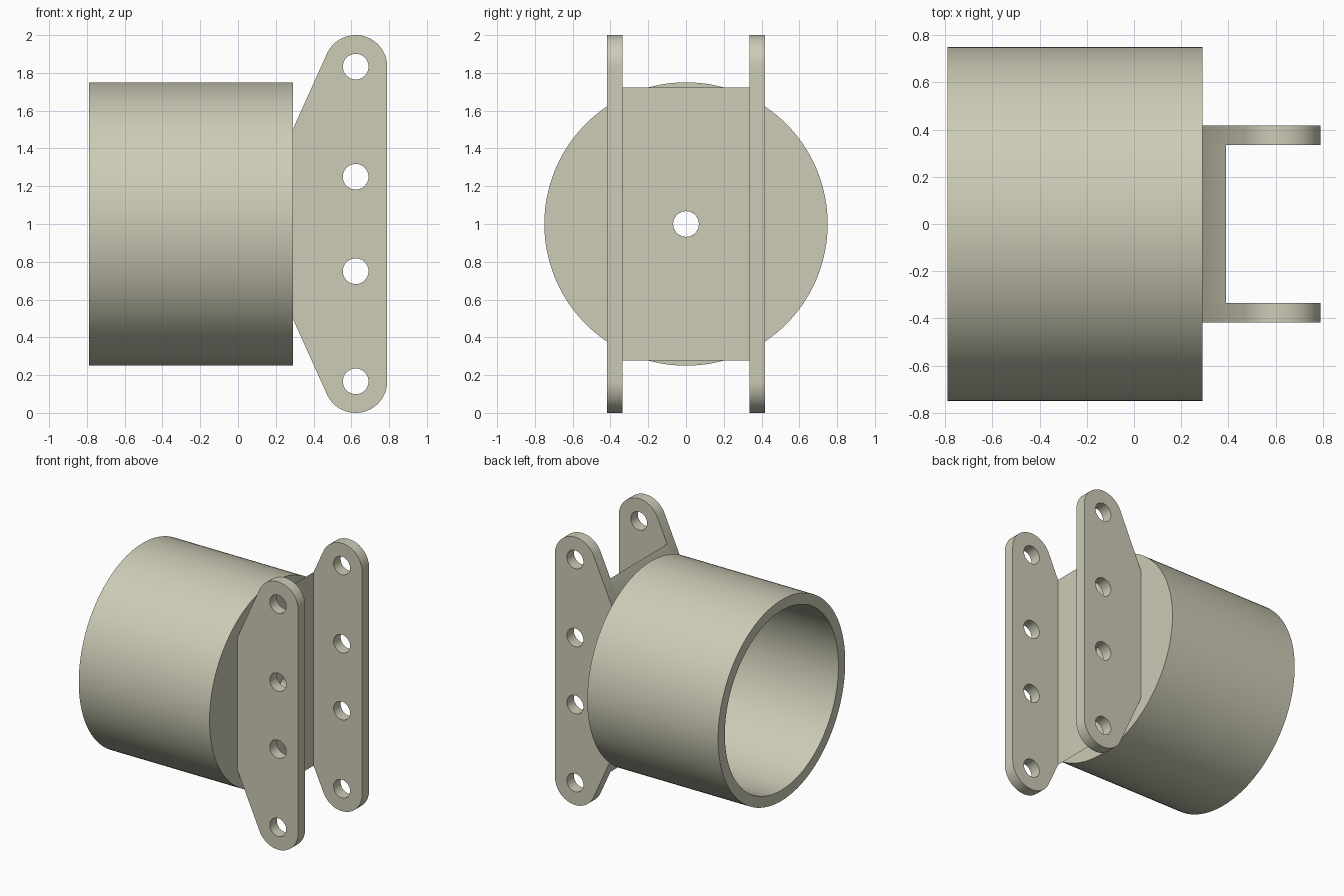
import bpy, bmesh, math
from mathutils import Vector

cube = bpy.data.objects.get("Cube")
if cube:
    bpy.data.objects.remove(cube, do_unlink=True)

mat = bpy.data.materials.new("warm grey")
COLOUR = (0.61, 0.60, 0.47, 1)
mat.use_nodes = True
mat.diffuse_color = COLOUR
mat.node_tree.nodes["Principled BSDF"].inputs["Base Color"].default_value = COLOUR

HOLE_R = 0.068
END_X, END_Z, END_R = 0.623, 1.833, 0.167   # centre and radius of the rounded plate ends
BASE_X, FACE_X = 0.29, 0.39                 # back and front of the web
FLANGE_IN, FLANGE_OUT = 0.335, 0.418


def finish(name, bm):
    bmesh.ops.recalc_face_normals(bm, faces=bm.faces)
    mesh = bpy.data.meshes.new(name)
    bm.to_mesh(mesh)
    bm.free()
    mesh.materials.append(mat)
    obj = bpy.data.objects.new(name, mesh)
    bpy.context.collection.objects.link(obj)
    bpy.ops.object.select_all(action='DESELECT')
    obj.select_set(True)
    bpy.context.view_layer.objects.active = obj
    bpy.ops.object.shade_smooth_by_angle(angle=math.radians(30))
    return obj


def arc(cu, cv, r, a0, a1, n):
    return [(cu + r * math.cos(a0 + (a1 - a0) * i / n),
             cv + r * math.sin(a0 + (a1 - a0) * i / n)) for i in range(n + 1)]


def circle(cu, cv, r, n=40):
    return arc(cu, cv, r, 0, 2 * math.pi, n)[:-1]


def plate(loops, place, thickness):
    """Fill an outline with holes, then extrude it."""
    bm = bmesh.new()
    edges = []
    for loop in loops:
        vs = [bm.verts.new(place(u, v)) for u, v in loop]
        edges += [bm.edges.new((vs[i - 1], vs[i])) for i in range(len(vs))]
    bmesh.ops.triangle_fill(bm, edges=edges, use_beauty=True)
    out = bmesh.ops.extrude_face_region(bm, geom=bm.faces[:], use_keep_orig=True)
    top = [g for g in out["geom"] if isinstance(g, bmesh.types.BMVert)]
    bmesh.ops.translate(bm, verts=top, vec=Vector(thickness))
    return bm


# Cup: closed wall section turned around the x axis, open at -x
section = [(-0.79, 0.75), (BASE_X, 0.75), (BASE_X, HOLE_R),
           (0.21, HOLE_R), (0.21, 0.67), (-0.79, 0.67)]
SEG = 128
bm = bmesh.new()
rings = []
for i in range(SEG):
    a = 2 * math.pi * i / SEG
    rings.append([bm.verts.new((x, r * math.cos(a), 1 + r * math.sin(a))) for x, r in section])
for i in range(SEG):
    p, q = rings[i - 1], rings[i]
    for j in range(len(section)):
        bm.faces.new((p[j - 1], p[j], q[j], q[j - 1]))
finish("cup", bm)

# Flanges: tapered plates with rounded ends and four bolt holes each
dx, dz = BASE_X - END_X, 1.5 - END_Z
tangent = math.atan2(dz, dx) + 2 * math.pi - math.acos(END_R / math.hypot(dx, dz))
upper = arc(END_X, END_Z, END_R, 0, tangent, 32) + [(BASE_X, 1.5)]
outline = upper + [(x, 2 - z) for x, z in reversed(upper)]
holes = [circle(END_X, z, HOLE_R) for z in (2 - END_Z, 0.75, 1.25, END_Z)]
for name, y in (("right_flange", -FLANGE_OUT), ("left_flange", FLANGE_IN)):
    finish(name, plate([outline] + holes, lambda u, v: (u, y, v),
                       (0, FLANGE_OUT - FLANGE_IN, 0)))

# Web: joins the flanges, its ends sloped to follow their taper
w, h = FLANGE_IN, 0.722
web_outline = [(-w, 1 - h), (w, 1 - h), (w, 1 + h), (-w, 1 + h)]
bm = plate([web_outline, circle(0, 1, HOLE_R)],
           lambda u, v: (FACE_X, u, v), (BASE_X - FACE_X, 0, 0))
for v in bm.verts:
    if v.co.x < FACE_X - 0.05 and abs(v.co.z - 1) > 0.3:
        v.co.z = 1 + math.copysign(0.5, v.co.z - 1)
finish("web", bm)
